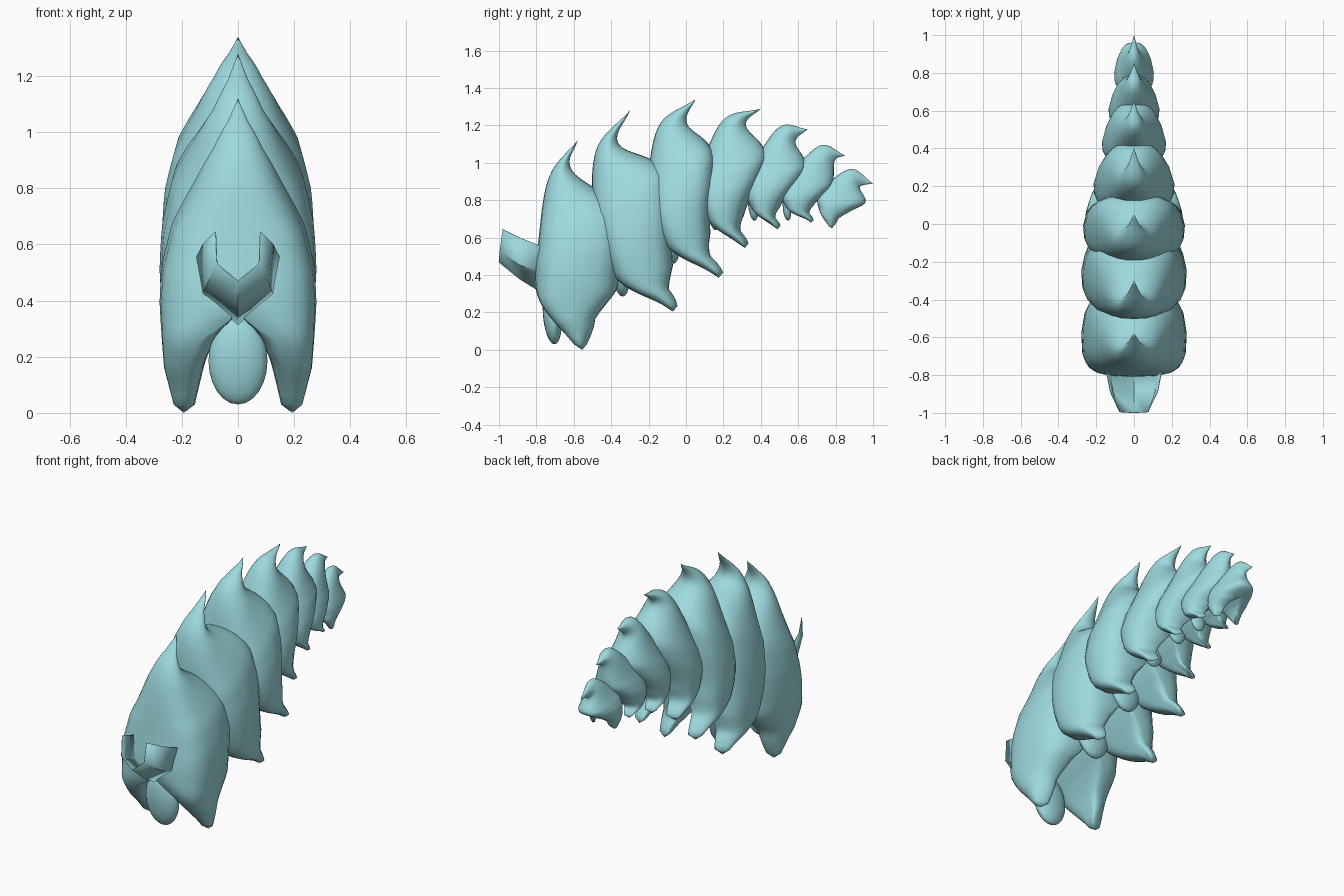
import bpy, bmesh, math
from mathutils import Vector

if "Cube" in bpy.data.objects:
    bpy.data.objects.remove(bpy.data.objects["Cube"])

shell = bpy.data.materials.new("pale_teal")
shell.diffuse_color = (0.34, 0.70, 0.73, 1)
shell.use_nodes = True
shell.node_tree.nodes["Principled BSDF"].inputs["Base Color"].default_value = shell.diffuse_color


def finish(name, bm, angle=50):
    bmesh.ops.recalc_face_normals(bm, faces=bm.faces)
    me = bpy.data.meshes.new(name)
    bm.to_mesh(me)
    bm.free()
    ob = bpy.data.objects.new(name, me)
    bpy.context.collection.objects.link(ob)
    me.materials.append(shell)
    bpy.ops.object.select_all(action='DESELECT')
    ob.select_set(True)
    bpy.context.view_layer.objects.active = ob
    bpy.ops.object.shade_smooth_by_angle(angle=math.radians(angle))
    return ob


def spline(pts, t):
    """Smooth curve through evenly spaced points, t from 0 to 1."""
    p = [Vector(q) for q in pts]
    p = [2 * p[0] - p[1]] + p + [2 * p[-1] - p[-2]]
    n = len(pts) - 1
    i = min(int(t * n), n - 1)
    f = t * n - i
    a, b, c, d = p[i:i + 4]
    return 0.5 * (2 * b + (c - a) * f + (2 * a - 5 * b + 4 * c - d) * f * f
                  + (3 * b - a - 3 * c + d) * f ** 3)


def ramp(keys, t):
    for (t0, v0), (t1, v1) in zip(keys, keys[1:]):
        if t <= t1:
            return v0 + (v1 - v0) * (t - t0) / (t1 - t0)
    return keys[-1][1]


def power(v, p):
    return math.copysign(abs(v) ** p, v)


# Shared shape from fin tip (0) to leg tip (1), as fractions of half width
WIDTH = [(0, 0), (.125, .13), (.25, .31), (.375, .56), (.5, .84), (.6, .97),
         (.68, 1), (.75, .98), (.875, .94), (1, .82)]
CENTRE = [(0, 0), (.7, 0), (.78, .5), (.875, .64), (1, .69)]
INNER = [(0, 0), (.7, 0), (.76, .25), (.85, .42), (1, .56)]
RINGS, HALF = 32, 12


def body_segment(name, w, tip, leg, front, rear):
    """Arched plate: hooked fin on top, solid body, two blunt legs below."""
    bm = bmesh.new()
    s_leg = w / .28
    taper = .14 if w > .25 else .28
    toe_f = (leg[0] - .045 * s_leg, leg[1] + .03 * s_leg)
    toe_r = (leg[0] + .025 * s_leg, leg[1] + .03 * s_leg)
    for side in (1, -1):
        rings = []
        for i in range(RINGS + 1):
            t = i / RINGS
            f = spline([tip, *front, toe_f], t)
            r = spline([tip, *rear, toe_r], t)
            r = r.lerp(f, ramp([(0, 0), (.75, 0), (.87, .17), (1, 0)], t))
            wo, wc, wi = (w * ramp(k, t) for k in (WIDTH, CENTRE, INNER))
            p = ramp([(0, 1.1), (.25, 1.0), (.5, .58), (.75, .58), (1, 1)], t)
            ring = []
            for k in range(2 * HALF):
                a = -math.pi / 2 + math.pi * k / HALF
                c, s = power(math.cos(a), p), power(math.sin(a), p)
                if abs(c) < 1e-4:
                    c = 0
                x = wc + (wo - wc) * c if c > 0 else wc + (wc - wi) * c
                x *= 1 - taper * max(0, s) ** 1.5   # narrower towards the rear
                yz = f.lerp(r, (s + 1) / 2)
                ring.append(bm.verts.new((side * x, yz.x, yz.y)))
            rings.append(ring)
        for a, b in zip(rings, rings[1:]):
            for k in range(2 * HALF):
                j = (k + 1) % (2 * HALF)
                quad = (a[k], a[j], b[j], b[k])
                if any(abs(v.co.x) > 1e-5 for v in quad):
                    bm.faces.new(quad)
        # rounded toe
        toe = bm.verts.new((side * w * .69, *leg))
        last = rings[-1]
        for k in range(2 * HALF):
            bm.faces.new((last[k], last[(k + 1) % (2 * HALF)], toe))
    bmesh.ops.remove_doubles(bm, verts=bm.verts, dist=1e-4)
    loose = [v for v in bm.verts if not v.link_faces]
    bmesh.ops.delete(bm, geom=loose, context='VERTS')
    finish(name, bm, 70)


# half width, fin tip, leg tip, front edge, rear edge (y, z)
SEGMENTS = [
    (.28, (-.58, 1.12), (-.555, 0), [(-.73, .93), (-.785, .62), (-.795, .29)],
     [(-.61, .96), (-.35, .73), (-.37, .32)]),
    (.28, (-.30, 1.28), (-.07, .205), [(-.48, 1.07), (-.49, .72), (-.38, .39)],
     [(-.36, 1.10), (-.10, .94), (-.07, .45)]),
    (.27, (.05, 1.34), (.175, .385), [(-.15, 1.19), (-.2, .82), (-.11, .56)],
     [(.005, 1.21), (.15, 1.04), (.13, .62)]),
    (.215, (.40, 1.29), (.315, .545), [(.19, 1.22), (.06, .88), (.12, .69)],
     [(.32, 1.20), (.43, 1.03), (.31, .72)]),
    (.17, (.65, 1.18), (.49, .645), [(.49, 1.185), (.32, .90), (.355, .75)],
     [(.585, 1.11), (.64, .97), (.50, .76)]),
    (.135, (.85, 1.04), (.67, .68), [(.71, 1.09), (.515, .88), (.54, .755)],
     [(.795, 1.01), (.78, .88), (.68, .77)]),
    (.105, (1.0, .89), (.78, .65), [(.875, .967), (.715, .84), (.715, .74)],
     [(.93, .87), (.96, .79), (.87, .735)]),
]
for n, seg in enumerate(SEGMENTS):
    body_segment(f"body_segment_{n + 1}", *seg)

# Rounded lobes hanging between the legs: lowest point and scale
LOBES = [(-.715, .03, 1), (-.35, .285, 1), (-.08, .46, .95),
         (.15, .64, .7), (.36, .69, .55), (.54, .69, .45)]
for n, (y, z, s) in enumerate(LOBES):
    bm = bmesh.new()
    bmesh.ops.create_uvsphere(bm, u_segments=20, v_segments=12, radius=1)
    for v in bm.verts:
        h = v.co.z
        v.co = (v.co.x * .105 * s, y + (v.co.y * .05 - .012 * h) * s,
                z + (1 + h) * .155 * s)
    finish(f"belly_lobe_{n + 1}", bm)

# Scooped jaw plate: right half of each rim, from the body outwards
RIMS = [[(0, -.785, .315), (.125, -.785, .42), (.147, -.775, .555)],
        [(0, -.89, .38), (.112, -.89, .455), (.125, -.89, .60)],
        [(0, -1, .47), (.075, -.995, .53), (.08, -.98, .645)]]
bm = bmesh.new()
rows = [[bm.verts.new((-x, y, z)) for x, y, z in rim[:0:-1]]
        + [bm.verts.new(c) for c in rim] for rim in RIMS]
for a, b in zip(rows, rows[1:]):
    for k in range(4):
        bm.faces.new((a[k], a[k + 1], b[k + 1], b[k]))
plate = finish("jaw_plate", bm, 30)
mod = plate.modifiers.new("thickness", 'SOLIDIFY')
mod.thickness = .004
mod.offset = 0
